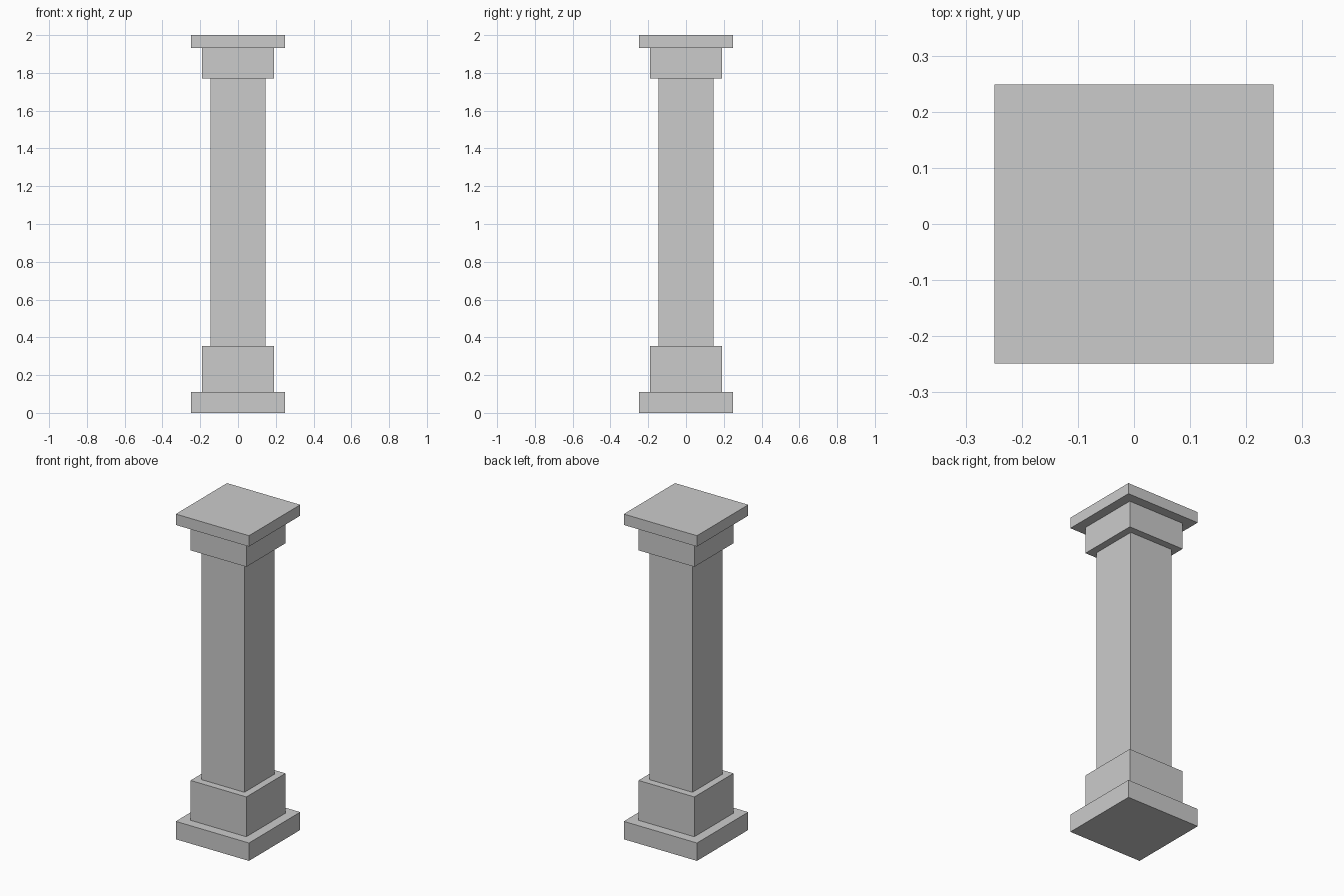
import bpy

if "Cube" in bpy.data.objects:
    bpy.data.objects.remove(bpy.data.objects["Cube"])

# part name, half width, bottom z, top z
TIERS = [
    ("base_plinth", 0.249, 0.0, 0.11),
    ("base_block", 0.19, 0.11, 0.355),
    ("shaft", 0.146, 0.355, 1.77),
    ("capital_block", 0.19, 1.77, 1.933),
    ("top_slab", 0.249, 1.933, 2.0),
]


def add_block(name, half, z0, z1):
    """Square block spanning z0 to z1, centred on the vertical axis."""
    bpy.ops.mesh.primitive_cube_add(size=1, location=(0, 0, (z0 + z1) / 2))
    block = bpy.context.object
    block.name = name
    block.scale = (2 * half, 2 * half, z1 - z0)
    bpy.ops.object.transform_apply(location=False, rotation=False, scale=True)
    return block


# Stack the pillar from the ground up
for tier in TIERS:
    add_block(*tier)
